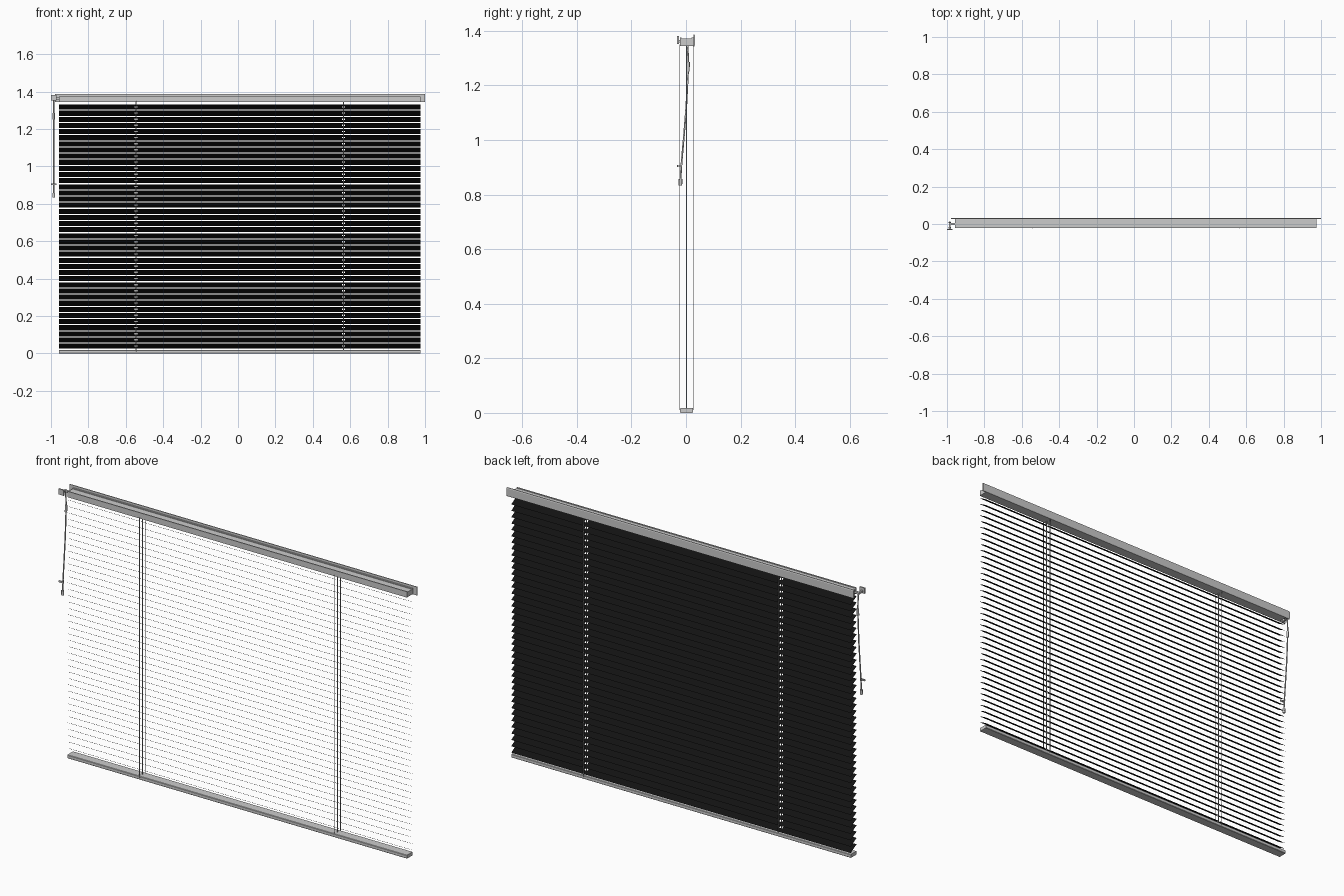
import bpy, bmesh, math

if "Cube" in bpy.data.objects:
    bpy.data.objects.remove(bpy.data.objects["Cube"])

LEFT, RIGHT = -0.957, 0.977          # slat ends
FRONT, BACK = -0.022, 0.026          # slat depth
CORDS = (-0.545, 0.565)              # ladder positions
WAND_X = -0.985


def finish(name, bm, color=None):
    me = bpy.data.meshes.new(name)
    bm.to_mesh(me)
    bm.free()
    ob = bpy.data.objects.new(name, me)
    bpy.context.collection.objects.link(ob)
    if color:
        mat = bpy.data.materials.new(name + "_colour")
        mat.diffuse_color = color
        mat.use_nodes = True
        mat.node_tree.nodes["Principled BSDF"].inputs["Base Color"].default_value = mat.diffuse_color
        me.materials.append(mat)
    return ob


def extrude_profile(name, pts, x0, x1):
    """Closed (y, z) profile swept along x with capped ends."""
    bm = bmesh.new()
    a = [bm.verts.new((x0, y, z)) for y, z in pts]
    b = [bm.verts.new((x1, y, z)) for y, z in pts]
    n = len(pts)
    for i in range(n):
        bm.faces.new((a[i], a[(i + 1) % n], b[(i + 1) % n], b[i]))
    bm.faces.new(a[::-1])
    bm.faces.new(b)
    bmesh.ops.recalc_face_normals(bm, faces=bm.faces)
    return finish(name, bm)


def box(name, x0, x1, y0, y1, z0, z1):
    return extrude_profile(name, [(y0, z0), (y1, z0), (y1, z1), (y0, z1)], x0, x1)


def tube(name, pts, radius, sides_res=1, smooth=True):
    cu = bpy.data.curves.new(name, 'CURVE')
    cu.dimensions = '3D'
    cu.bevel_depth = radius
    cu.bevel_resolution = sides_res
    cu.use_fill_caps = True
    sp = cu.splines.new('POLY')
    sp.points.add(len(pts) - 1)
    for p, co in zip(sp.points, pts):
        p.co = (*co, 1)
        p.radius = 1
    sp.use_smooth = smooth
    ob = bpy.data.objects.new(name, cu)
    bpy.context.collection.objects.link(ob)
    return ob


# Head rail: shallow channel with folded lips along the top
extrude_profile("head_rail", [
    (FRONT, 1.345), (0.027, 1.345), (0.027, 1.375), (0.021, 1.375),
    (0.021, 1.371), (-0.017, 1.371), (-0.017, 1.375), (FRONT, 1.375)], LEFT, RIGHT)

# Valance board behind the head rail
extrude_profile("valance", [
    (0.027, 1.343), (0.031, 1.343), (0.033, 1.347), (0.033, 1.383),
    (0.031, 1.387), (0.027, 1.387)], -0.978, 1.0)

# Bottom rail with chamfered corners
extrude_profile("bottom_rail", [
    (FRONT + .002, 0), (BACK - .002, 0), (BACK, .002), (BACK, .016),
    (BACK - .002, .018), (FRONT + .002, .018), (FRONT, .016), (FRONT, .002)], LEFT, RIGHT)

# Slats: thin crowned blades, lower at the back, with cord holes
COUNT, TOP, BOTTOM, RISE = 40, 1.317, 0.039, 0.0135
bm = bmesh.new()
xs = [LEFT] + [c + d for c in CORDS for d in (-0.008, 0.008)] + [RIGHT]
ts = (-1, -0.6, -0.25, 0.25, 0.6, 1)
for k in range(COUNT):
    zc = BOTTOM + (TOP - BOTTOM) * k / (COUNT - 1)
    grid = []
    for t in ts:
        y = (FRONT + BACK) / 2 + t * (BACK - FRONT) / 2
        z = zc - t * RISE + 0.0012 * (1 - t * t)
        grid.append([bm.verts.new((x, y, z)) for x in xs])
    for j in range(len(ts) - 1):
        for i in range(len(xs) - 1):
            if j == 2 and i in (1, 3):
                continue
            f = bm.faces.new((grid[j][i], grid[j][i + 1], grid[j + 1][i + 1], grid[j + 1][i]))
            f.smooth = True
finish("slats", bm, (0.006, 0.006, 0.006, 1))

# Ladder cords in front and behind, lift cord through the holes
for n, x in enumerate(CORDS):
    for part, y in (("front", FRONT - .001), ("lift", 0.002), ("back", BACK + .001)):
        r = 0.0025 if part == "lift" else 0.0015
        tube(f"{part}_cord_{n}", [(x, y, 0.01), (x, y, 1.35)], r)

# Hanging cord with connector sleeve and end tassel
path = [(0.004, 1.362), (0.006, 1.34), (0.0085, 1.29), (0.007, 1.24), (0.001, 1.12),
        (-0.008, 1.01), (-0.016, 0.92), (-0.021, 0.84)]
tube("pull_cord", [(WAND_X, y, z) for y, z in path], 0.0035)
tube("cord_connector", [(WAND_X, 0.0085, 1.285), (WAND_X, 0.007, 1.25)], 0.006, 2)
tube("cord_tassel", [(WAND_X, -0.02, 0.857), (WAND_X, -0.021, 0.833)], 0.007, 2)

# Cord bracket beside the head rail
box("bracket_plate", -1.0, -0.97, -0.033, -0.026, 1.352, 1.381)
box("bracket_arm", -0.99, -0.98, -0.026, 0.008, 1.357, 1.367)
box("bracket_pin", -0.98, LEFT, -0.005, 0.005, 1.357, 1.367)

# Cord cleat near the lower end
box("cleat_plate", -0.999, -0.971, -0.033, -0.029, 0.900, 0.909)
box("cleat_arm", -0.988, -0.982, -0.029, -0.014, 0.902, 0.907)
